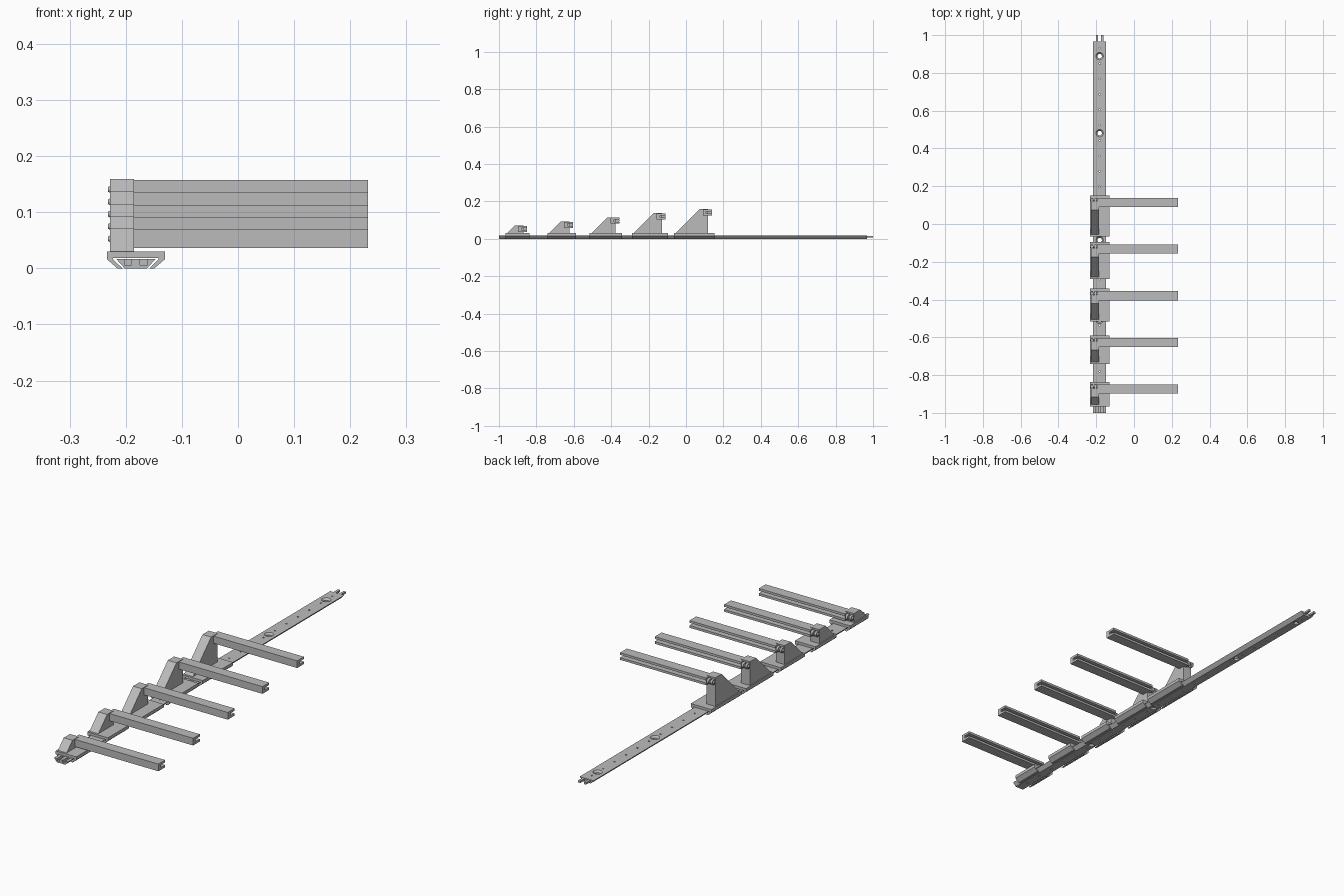
import bpy, bmesh, math
from mathutils import Matrix, Vector

cube = bpy.data.objects.get("Cube")
if cube:
    bpy.data.objects.remove(cube, do_unlink=True)

grey = bpy.data.materials.new("light_grey")
grey.use_nodes = True
grey.diffuse_color = (0.5, 0.5, 0.5, 1)
grey.node_tree.nodes["Principled BSDF"].inputs["Base Color"].default_value = (0.5, 0.5, 0.5, 1)

CX = -0.182          # centre line of the rail
PITCH = 0.247        # spacing of the arms


def finish(name, bm):
    bmesh.ops.recalc_face_normals(bm, faces=bm.faces)
    mesh = bpy.data.meshes.new(name)
    bm.to_mesh(mesh)
    bm.free()
    mesh.materials.append(grey)
    ob = bpy.data.objects.new(name, mesh)
    bpy.context.collection.objects.link(ob)
    return ob


def prism(name, pts, axis, a, b):
    """Extrude an outline along X (points are y, z) or Y (points are x, z)."""
    bm = bmesh.new()
    verts = [bm.verts.new((a, u, v) if axis == "X" else (u, a, v)) for u, v in pts]
    face = bm.faces.new(verts)
    ext = bmesh.ops.extrude_face_region(bm, geom=[face])["geom"]
    step = Vector((b - a, 0, 0) if axis == "X" else (0, b - a, 0))
    bmesh.ops.translate(bm, verts=[g for g in ext if isinstance(g, bmesh.types.BMVert)], vec=step)
    return finish(name, bm)


def box(bm, x, y, z):
    m = Matrix.Translation(((x[0] + x[1]) / 2, (y[0] + y[1]) / 2, (z[0] + z[1]) / 2))
    m = m @ Matrix.Diagonal((x[1] - x[0], y[1] - y[0], z[1] - z[0], 1))
    bmesh.ops.create_cube(bm, size=1, matrix=m)


def cone(bm, loc, r1, r2, depth, sides, axis="Z"):
    m = Matrix.Translation(loc)
    if axis == "X":
        m = m @ Matrix.Rotation(math.pi / 2, 4, "Y")
    bmesh.ops.create_cone(bm, cap_ends=True, segments=sides, radius1=r1, radius2=r2,
                          depth=depth, matrix=m)


def cut(ob, cutter):
    mod = ob.modifiers.new("cut", "BOOLEAN")
    mod.object, mod.operation, mod.solver = cutter, "DIFFERENCE", "EXACT"
    bpy.context.view_layer.update()
    deps = bpy.context.evaluated_depsgraph_get()
    mesh = bpy.data.meshes.new_from_object(ob.evaluated_get(deps))
    ob.modifiers.clear()
    ob.data = mesh
    bpy.data.objects.remove(cutter, do_unlink=True)


def mirrored(half):
    """Close a half outline (offset from the rail centre, z) symmetrically."""
    return [(CX + u, z) for u, z in half] + [(CX - u, z) for u, z in reversed(half)]


# Dovetail rail
rail = prism("rail", mirrored([(0.020, 0), (0.035, 0.0165)]), "Y", -1, 0.967)

# Through holes: small index holes and four screw holes
screws = (0.889, 0.481, -0.085, -0.508)
bm = bmesh.new()
for i in range(24):
    cone(bm, (CX, 0.931 - i * 0.0815, 0.01), 0.004, 0.004, 0.06, 8)
for y in screws:
    cone(bm, (CX, y, 0.01), 0.012, 0.012, 0.06, 24)
cut(rail, finish("hole_cutter", bm))

# Countersinks and the two joint slots at the front end
bm = bmesh.new()
for y in screws:
    cone(bm, (CX, y, 0.013), 0.011, 0.022, 0.012, 24)
for s in (-1, 1):
    x = CX + s * 0.014
    box(bm, (x - 0.0065, x + 0.0065), (-1.02, -0.962), (0.006, 0.03))
cut(rail, finish("countersink_cutter", bm))

# Joint prongs at the back end
bm = bmesh.new()
for s in (-1, 1):
    x = CX + s * 0.014
    box(bm, (x - 0.0055, x + 0.0055), (0.95, 1.0), (0.007, 0.016))
finish("rail_prongs", bm)

# Five sliding arms, tallest at the back
carriage_outline = mirrored([(0.0405, 0.0185), (0.0405, 0.016), (0.024, 0), (0.033, 0),
                             (0.0515, 0.016), (0.0515, 0.03)])
# Reorder so that the outline runs around the outside, then back along the inside
half = len(carriage_outline) // 2
carriage_outline = carriage_outline[:half] + carriage_outline[half:]

for i in range(5):
    n = i + 1
    dy = -PITCH * i
    top = 0.159 - 0.022 * i
    bar_top = top - 0.002
    mid = bar_top - 0.0163
    peak = 0.073 + dy

    # Carriage wrapped around the rail
    front = peak - (top - 0.03) - 0.009
    prism(f"carriage_{n}", carriage_outline, "Y", front, 0.152 + dy)

    # Wedge-shaped upright with a 45 degree front
    prism(f"upright_{n}", [(peak - (top - 0.03), 0.029), (peak - (top - 0.03), 0.03),
                           (peak, top), (0.118 + dy, top), (0.118 + dy, 0.029)],
          "X", -0.2285, -0.185)

    # Arm bar with a groove along its back
    y0, y1, yg = 0.090 + dy, 0.138 + dy, 0.108 + dy
    lo = bar_top - 0.0325
    prism(f"arm_{n}", [(y0, lo), (y1, lo), (y1, mid - 0.006), (yg, mid - 0.006),
                       (yg, mid + 0.006), (y1, mid + 0.006), (y1, bar_top), (y0, bar_top)],
          "X", -0.197, 0.232)

    # Rounded hinge lugs behind the upright
    for side, xa, xb in (("outer", -0.2265, -0.217), ("inner", -0.209, -0.199)):
        r = 0.012
        arc = [(0.126 + dy + r * math.cos(t), mid + r * math.sin(t))
               for t in (math.pi * (k / 8 - 0.5) for k in range(9))]
        prism(f"{side}_lug_{n}", [(0.11 + dy, mid - r)] + arc + [(0.11 + dy, mid + r)],
              "X", xa, xb)

    # Hinge pin with its head on the right side
    bm = bmesh.new()
    cone(bm, (-0.21, 0.126 + dy, mid), 0.005, 0.005, 0.036, 16, "X")
    cone(bm, (-0.229, 0.126 + dy, mid), 0.004, 0.007, 0.006, 16, "X")
    finish(f"hinge_pin_{n}", bm)
